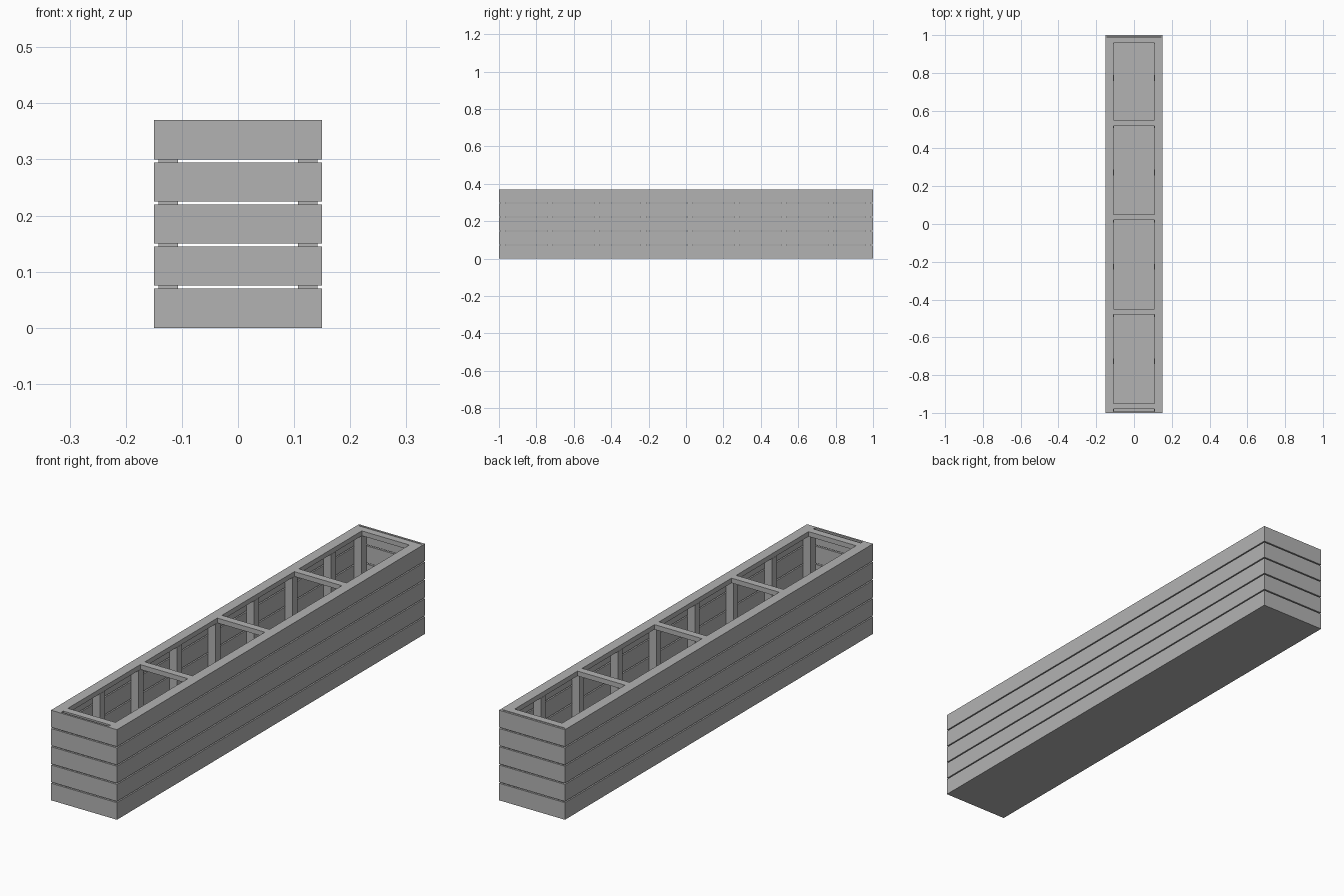
import bpy
import bmesh

cube = bpy.data.objects.get("Cube")
if cube:
    bpy.data.objects.remove(cube, do_unlink=True)

grey = bpy.data.materials.new("light_grey")
grey.use_nodes = True
grey.diffuse_color = (0.45, 0.45, 0.45, 1)
grey.node_tree.nodes["Principled BSDF"].inputs["Base Color"].default_value = grey.diffuse_color

# Overall sizes
HALF_X, HALF_Y, HEIGHT = 0.15, 1.0, 0.37
BOARD = 0.008                      # cladding thickness
SLAT, PITCH = 0.07, 0.075          # slat height and course spacing
FLOOR = 0.002
RAIL = 0.02                        # depth of the top frame
IN_X, IN_Y = HALF_X - BOARD, HALF_Y - BOARD
POST_X, POST_Y = 0.035, 0.03


def add_object(name, bm):
    bmesh.ops.recalc_face_normals(bm, faces=bm.faces)
    mesh = bpy.data.meshes.new(name)
    bm.to_mesh(mesh)
    bm.free()
    mesh.materials.append(grey)
    obj = bpy.data.objects.new(name, mesh)
    bpy.context.collection.objects.link(obj)
    return obj


def box(name, xs, ys, zs):
    bm = bmesh.new()
    bmesh.ops.create_cube(bm, size=1)
    for v in bm.verts:
        for axis, (low, high) in enumerate((xs, ys, zs)):
            v.co[axis] = high if v.co[axis] > 0 else low
    return add_object(name, bm)


def ring(name, z0, z1):
    """Closed course of cladding around the rectangle."""
    bm = bmesh.new()
    corners = ((-1, -1), (1, -1), (1, 1), (-1, 1))
    loops = [[bm.verts.new((sx * hx, sy * hy, z)) for sx, sy in corners]
             for hx, hy, z in ((HALF_X, HALF_Y, z0), (HALF_X, HALF_Y, z1),
                               (IN_X, IN_Y, z1), (IN_X, IN_Y, z0))]
    for k in range(4):
        a, b = loops[k], loops[(k + 1) % 4]
        for i in range(4):
            j = (i + 1) % 4
            bm.faces.new((a[i], a[j], b[j], b[i]))
    return add_object(name, bm)


# Floor plate
box("floor", (-HALF_X, HALF_X), (-HALF_Y, HALF_Y), (0, FLOOR))

# Five courses of slats with narrow gaps
for i in range(5):
    ring(f"slat_course_{i + 1}", max(i * PITCH, FLOOR), i * PITCH + SLAT)

# Posts along both long walls
starts = [-IN_Y + 0.25 * i for i in range(8)] + [0.956]
for side, sign in (("left", 1), ("right", -1)):
    xs = sorted((sign * IN_X, sign * (IN_X - POST_X)))
    for i, y in enumerate(starts):
        box(f"{side}_post_{i + 1}", xs, (y, y + POST_Y), (FLOOR, HEIGHT - RAIL))

# Top frame: two long rails and five crossbars
rail_inner = 0.108
for side, sign in (("left", 1), ("right", -1)):
    xs = sorted((sign * IN_X, sign * rail_inner))
    box(f"{side}_top_rail", xs, (-IN_Y, 0.988), (HEIGHT - RAIL, HEIGHT))
for i, y in enumerate((-0.98, -0.48, 0.02, 0.52, 0.958)):
    box(f"crossbar_{i + 1}", (-rail_inner, rail_inner), (y, y + POST_Y),
        (HEIGHT - RAIL, HEIGHT))
